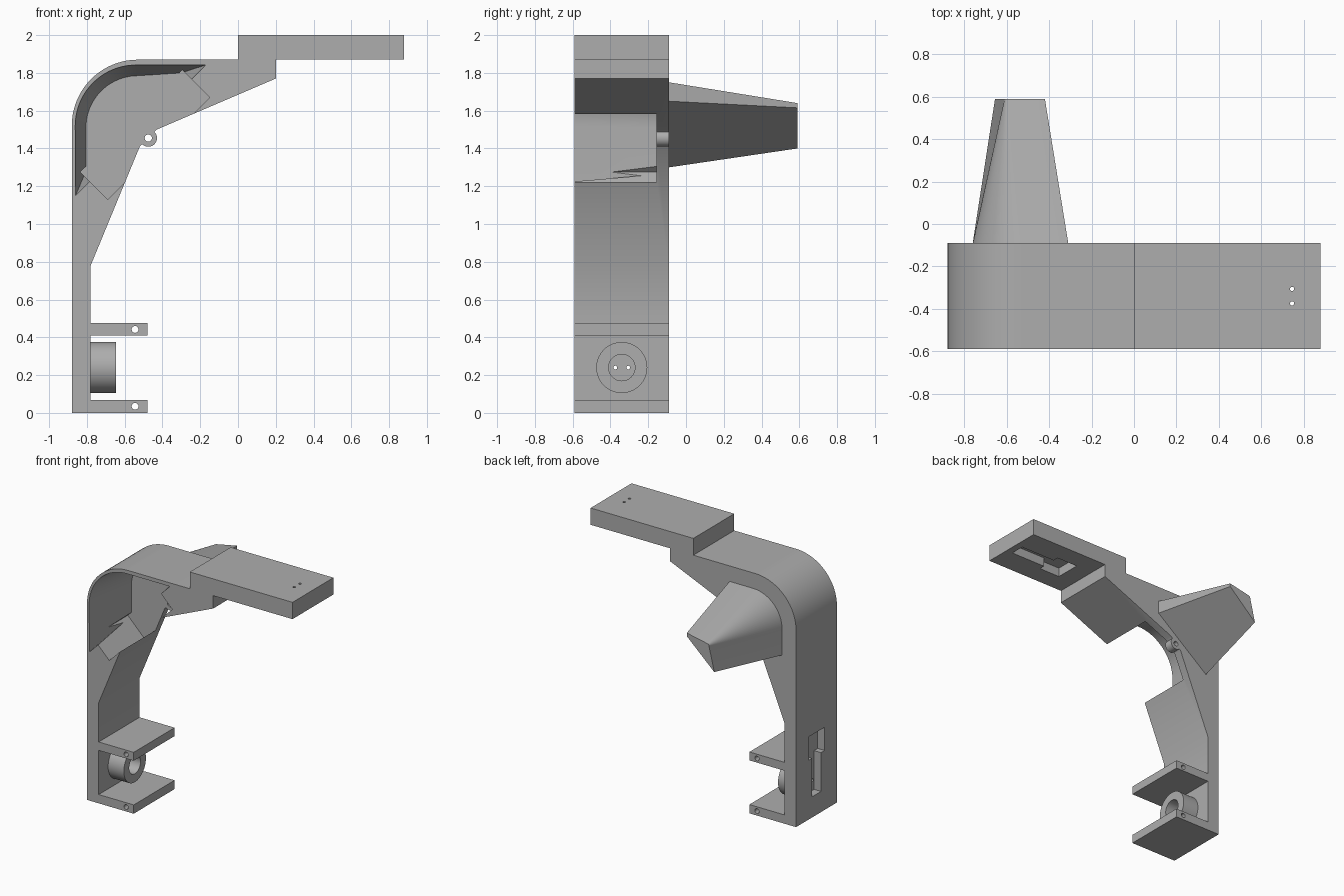
import bpy, bmesh, math

if "Cube" in bpy.data.objects:
    bpy.data.objects.remove(bpy.data.objects["Cube"])

grey = bpy.data.materials.new("grey plastic")
grey.diffuse_color = (0.42, 0.42, 0.42, 1)
grey.use_nodes = True
grey.node_tree.nodes["Principled BSDF"].inputs["Base Color"].default_value = grey.diffuse_color
Y0, Y1, YM = -0.59, -0.09, -0.34      # bracket front, back and middle
WALL = -0.155                         # front of the thin rear wall


def finish(name, bm):
    bmesh.ops.recalc_face_normals(bm, faces=bm.faces)
    me = bpy.data.meshes.new(name)
    bm.to_mesh(me)
    bm.free()
    me.materials.append(grey)
    ob = bpy.data.objects.new(name, me)
    bpy.context.collection.objects.link(ob)
    return ob


def loft(name, sec_a, ya, sec_b, yb):
    """Solid between two x-z sections at two depths."""
    bm = bmesh.new()
    a = [bm.verts.new((x, ya, z)) for x, z in sec_a]
    b = [bm.verts.new((x, yb, z)) for x, z in sec_b]
    n = len(a)
    for i in range(n):
        j = (i + 1) % n
        bm.faces.new((a[i], a[j], b[j], b[i]))
    bm.faces.new(a)
    bm.faces.new(b)
    return finish(name, bm)


def box(name, x0, x1, y0, y1, z0, z1):
    sec = [(x0, z0), (x1, z0), (x1, z1), (x0, z1)]
    return loft(name, sec, y0, sec, y1)


def rod(name, axis, start, length, r, n=48):
    """Cylinder from a start point along an axis."""
    ends = []
    bm = bmesh.new()
    for t in (0, length):
        ring = []
        for i in range(n):
            u = r * math.cos(i * math.tau / n)
            v = r * math.sin(i * math.tau / n)
            p = {"x": (t, u, v), "y": (u, t, v), "z": (u, v, t)}[axis]
            ring.append(bm.verts.new([s + q for s, q in zip(start, p)]))
        ends.append(ring)
        bm.faces.new(ring)
    for i in range(n):
        j = (i + 1) % n
        bm.faces.new((ends[0][i], ends[0][j], ends[1][j], ends[1][i]))
    return finish(name, bm)


def apply_bool(ob, other, op="DIFFERENCE"):
    m = ob.modifiers.new("bool", "BOOLEAN")
    m.operation, m.object, m.solver = op, other, "EXACT"
    bpy.context.view_layer.objects.active = ob
    bpy.ops.object.modifier_apply(modifier=m.name)
    bpy.data.objects.remove(other)


def arc(cx, cz, r, n=20):
    """Quarter turn from the left side up to the top."""
    return [(cx - r * math.cos(i * math.pi / 2 / n),
             cz + r * math.sin(i * math.pi / 2 / n)) for i in range(n + 1)]


# Bracket: leg, rounded elbow, stepped arm and two clamp plates in one profile
profile = [(-0.88, 0)] + arc(-0.53, 1.52, 0.35) + [
    (0, 1.87), (0, 2), (0.88, 2), (0.88, 1.87), (0.2, 1.87), (0.2, 1.77),
    (-0.43, 1.5), (-0.52, 1.41), (-0.78, 0.78), (-0.78, 0.475), (-0.48, 0.475),
    (-0.48, 0.41), (-0.78, 0.41), (-0.78, 0.068), (-0.48, 0.068), (-0.48, 0)]
bracket = loft("bracket", profile, Y0, profile, Y1)

# Diagonal slot and tapering hollow inside the elbow
slot = [(-0.69, 1.13), (-0.15, 1.67), (-0.295, 1.815), (-0.835, 1.275)]
apply_bool(bracket, loft("slot_cutter", slot, -0.65, slot, WALL))
wide = [(-0.86, 1.15)] + arc(-0.54, 1.52, 0.322) + [(-0.17, 1.842)]
narrow = [(-0.805, 1.28)] + arc(-0.53, 1.51, 0.275) + [(-0.3, 1.80)]
apply_bool(bracket, loft("hollow_cutter", wide, Y0 - 0.002, narrow, WALL))

# Pivot boss on the rear wall
apply_bool(bracket, rod("boss", "y", (-0.475, WALL, 1.455), Y1 - WALL, 0.046), "UNION")
apply_bool(bracket, rod("boss_hole", "y", (-0.475, -0.3, 1.455), 0.4, 0.019))

# Pin holes through the clamp plates
for z in (0.035, 0.442):
    apply_bool(bracket, rod("pin_hole", "y", (-0.545, -0.7, z), 0.8, 0.018, 24))

# Round socket on the leg
socket = rod("socket", "x", (-0.78, YM, 0.24), 0.135, 0.135, 64)
apply_bool(socket, rod("socket_bore", "x", (-0.79, YM, 0.24), 0.3, 0.07))

# T-shaped pockets in the leg and under the arm end, with wire holes
for w, y0, y1 in ((0, YM - 0.055, YM + 0.055), (1, YM - 0.1, YM + 0.1)):
    lo, hi = ((0.16, 0.47), (0.46, 0.64))[w]
    apply_bool(bracket, box("leg_pocket", -0.95, -0.82, y0, y1, lo, hi))
    apply_bool(bracket, box("arm_pocket", 0.985 - hi, 0.985 - lo, y0, y1, 1.8, 1.94))
for y in (YM - 0.034, YM + 0.034):
    apply_bool(bracket, rod("leg_wire_hole", "x", (-0.9, y, 0.24), 0.2, 0.01, 16))
    apply_bool(bracket, rod("arm_wire_hole", "z", (0.745, y, 1.85), 0.2, 0.01, 16))

# Tapered horn behind the elbow
base = [(-0.76, 1.30)] + arc(-0.51, 1.50, 0.25) + [(-0.31, 1.75), (-0.31, 1.65)]
tip = [(-0.655, 1.40)] + arc(-0.595, 1.59, 0.015) + [(-0.42, 1.64), (-0.42, 1.615)]
horn = loft("horn", base, Y1, tip, 0.59)

for ob in (bracket, socket, horn):
    bpy.ops.object.select_all(action="DESELECT")
    ob.select_set(True)
    bpy.context.view_layer.objects.active = ob
    bpy.ops.object.shade_smooth_by_angle(angle=math.radians(30))
